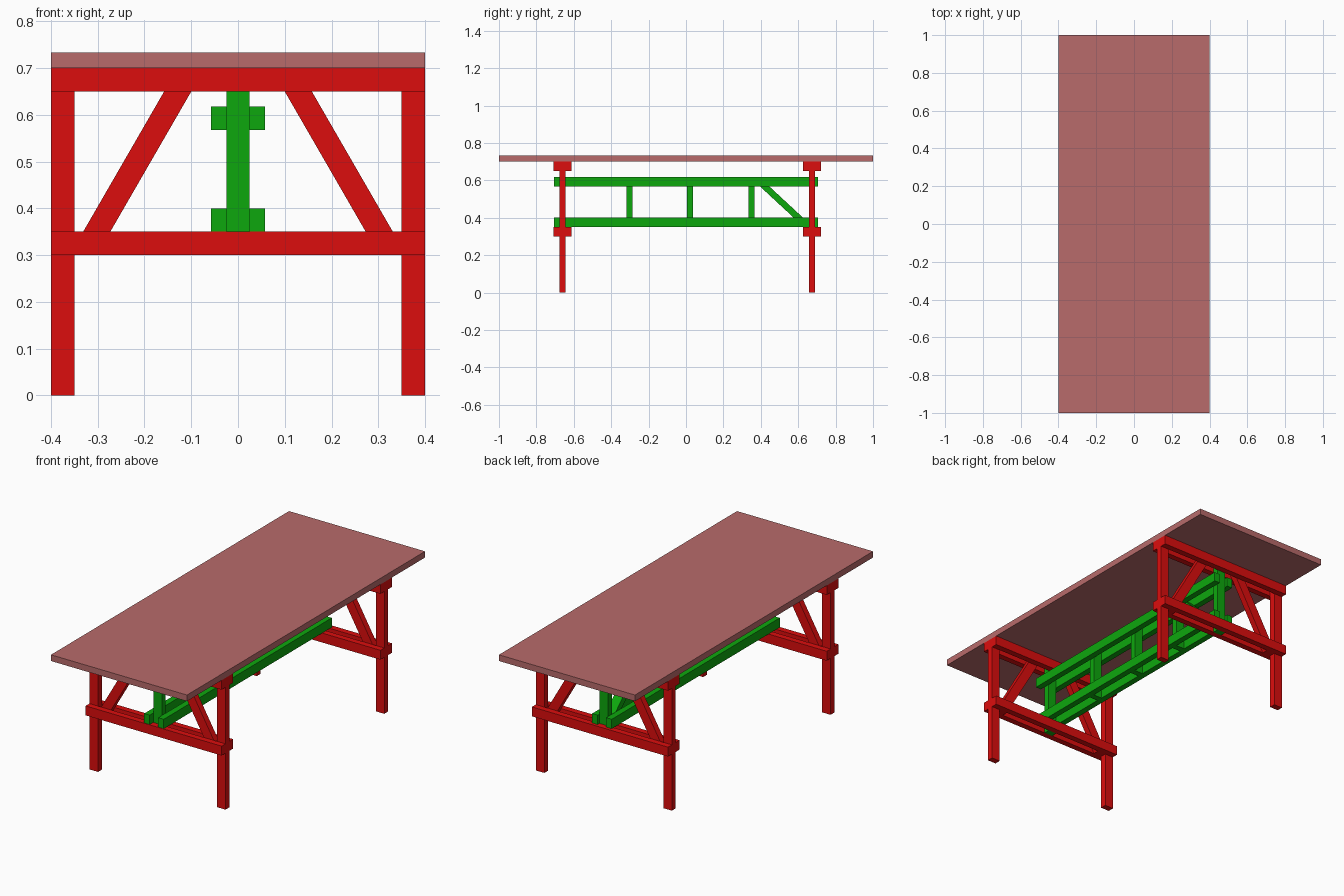
import bpy

if "Cube" in bpy.data.objects:
    bpy.data.objects.remove(bpy.data.objects["Cube"])


def material(name, rgb):
    m = bpy.data.materials.new(name)
    m.diffuse_color = (*rgb, 1)
    m.use_nodes = True
    m.node_tree.nodes["Principled BSDF"].inputs["Base Color"].default_value = m.diffuse_color
    return m


RED = material("red_wood", (0.72, 0.004, 0.004))
GREEN = material("green_wood", (0.004, 0.39, 0.004))
TOP = material("table_top_wood", (0.48, 0.145, 0.145))


def prism(name, a, b, mat):
    """Solid between two matching closed loops of points."""
    n = len(a)
    faces = [tuple(range(n))[::-1], tuple(range(n, 2 * n))]
    faces += [(i, (i + 1) % n, n + (i + 1) % n, n + i) for i in range(n)]
    me = bpy.data.meshes.new(name)
    me.from_pydata(a + b, [], faces)
    me.materials.append(mat)
    ob = bpy.data.objects.new(name, me)
    bpy.context.collection.objects.link(ob)
    return ob


def box(name, x, y, z, mat):
    (x0, x1), (y0, y1), (z0, z1) = x, y, z
    ring = [(x0, y0), (x1, y0), (x1, y1), (x0, y1)]
    return prism(name, [(*p, z0) for p in ring], [(*p, z1) for p in ring], mat)


T = 0.0325          # plank thickness
H = T / 2
W = 0.025           # half of plank width
ENDS = {"front": -0.66, "back": 0.674}

# Table top
box("table_top", (-0.4, 0.4), (-1, 1), (0.7, 0.733), TOP)

for end, yc in ENDS.items():
    layer = (yc - H, yc + H)
    for side, s in (("left", -1), ("right", 1)):
        # Legs
        box(f"{end}_{side}_leg", tuple(sorted((s * 0.35, s * 0.4))), layer, (0, 0.7), RED)

        # Sloping braces in the same layer as the legs
        def brace_ring(xc, z):
            x0, x1 = sorted((s * (xc - 0.029), s * (xc + 0.029)))
            return [(x0, layer[0], z), (x1, layer[0], z), (x1, layer[1], z), (x0, layer[1], z)]
        prism(f"{end}_{side}_brace", brace_ring(0.331, 0.3), brace_ring(0.1, 0.7), RED)

    # Paired cross beams clamping the legs
    for face, d in (("outer", -T), ("inner", T)):
        for level, z in (("lower", 0.3), ("upper", 0.65)):
            box(f"{end}_{level}_{face}_beam", (-0.4, 0.4),
                (yc + d - H, yc + d + H), (z, z + 0.05), RED)

    # End post of the truss
    box(f"{end}_truss_post", (-W, W), layer, (0.3, 0.7), GREEN)

# Long paired rails
for side, x in (("left", (-W - T, -W)), ("right", (W, W + T))):
    for level, z in (("lower", (0.35, 0.4)), ("upper", (0.568, 0.618))):
        box(f"{side}_{level}_rail", x, (-0.706, 0.706), z, GREEN)

# Short posts between the rails
for i, y in enumerate((-0.303, 0.021, 0.35)):
    box(f"short_post_{i + 1}", (-W, W), (y - H, y + H), (0.35, 0.618), GREEN)


# Single diagonal strut at the back end
def strut_ring(yc, z):
    return [(-W, yc - 0.025, z), (W, yc - 0.025, z), (W, yc + 0.025, z), (-W, yc + 0.025, z)]


prism("diagonal_strut", strut_ring(0.655, 0.35), strut_ring(0.366, 0.618), GREEN)
